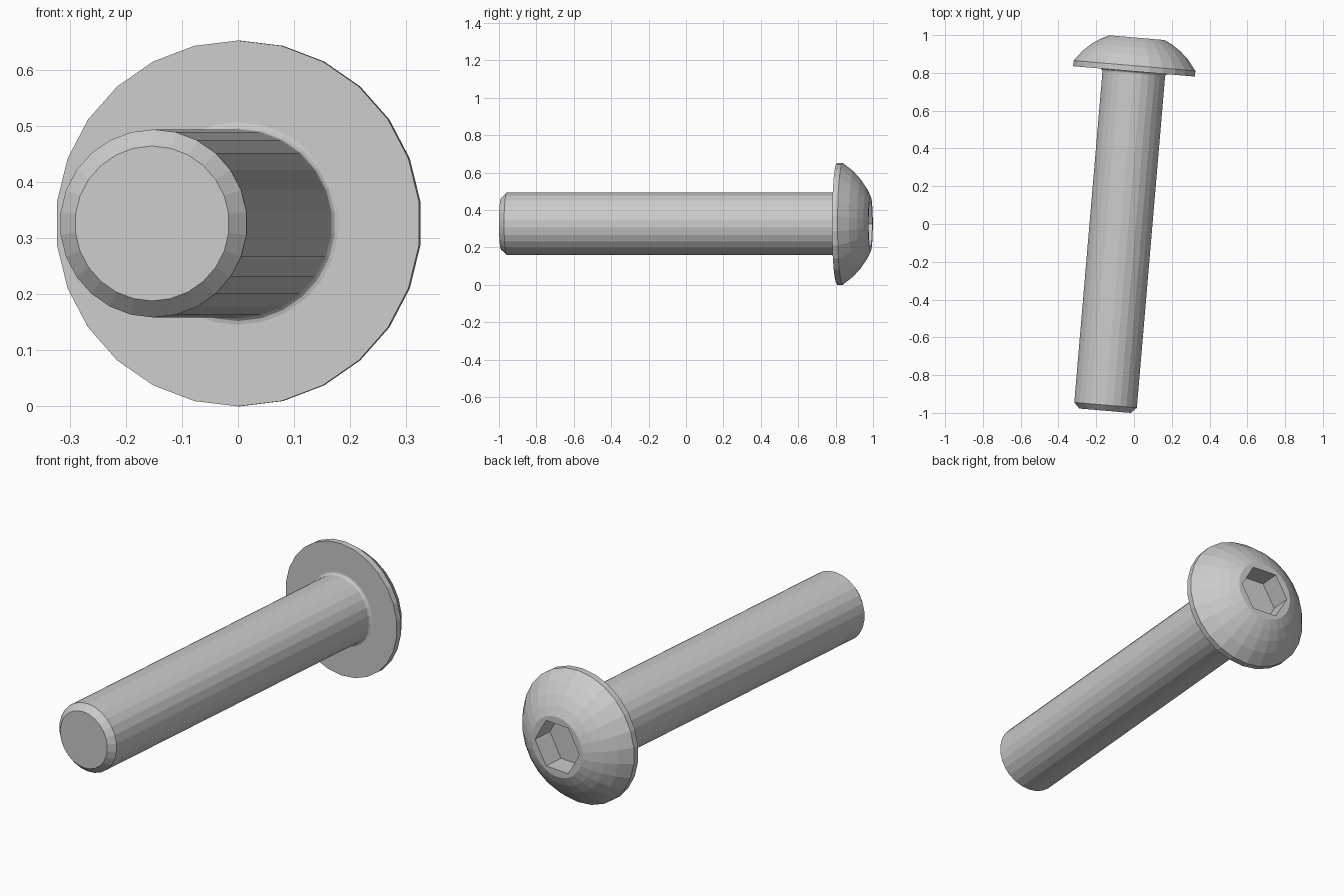
import bpy, bmesh
from math import sin, cos, pi, sqrt, radians

if "Cube" in bpy.data.objects:
    bpy.data.objects.remove(bpy.data.objects["Cube"])

SIDES = 26
HEAD_R, SHANK_R, LENGTH = 0.326, 0.1675, 1.803
RIM_H, HEAD_H, FLAT_R = 0.03, 0.179, 0.148
HEX_R, HEX_DEPTH = 0.13, 0.105

bm = bmesh.new()


def ring(r, h, n=SIDES, start=pi / 2):
    """Closed loop of n vertices around the bolt axis."""
    return [bm.verts.new((r * cos(start + 2 * pi * i / n),
                          r * sin(start + 2 * pi * i / n), h)) for i in range(n)]


def skin(a, b):
    n = len(a)
    for i in range(n):
        j = (i + 1) % n
        bm.faces.new((a[i], a[j], b[j], b[i]))


def loop_edges(vs):
    n = len(vs)
    pairs = [(vs[i], vs[(i + 1) % n]) for i in range(n)]
    return [bm.edges.get(p) or bm.edges.new(p) for p in pairs]


# Profile: chamfered tip, shank, small fillet, head underside and rim
profile = [(0.138, -LENGTH), (SHANK_R, -LENGTH + 0.03)]
F = 0.013
for k in range(4):
    a = k * pi / 6
    profile.append((SHANK_R + F * (1 - cos(a)), -F + F * sin(a)))
profile.append((HEAD_R, 0))

# Spherical dome
c = (FLAT_R**2 + HEAD_H**2 - HEAD_R**2 - RIM_H**2) / (2 * (HEAD_H - RIM_H))
R = sqrt(HEAD_R**2 + (RIM_H - c)**2)
for k in range(5):
    r = HEAD_R + (FLAT_R - HEAD_R) * k / 4
    profile.append((r, c + sqrt(R * R - r * r)))

rings = [ring(r, h) for r, h in profile]
for a, b in zip(rings, rings[1:]):
    skin(a, b)
bm.faces.new(rings[0])

# Hexagonal drive socket
hex_top = ring(HEX_R, HEAD_H, 6, 0)
hex_floor = ring(HEX_R, HEAD_H - HEX_DEPTH, 6, 0)
skin(hex_top, hex_floor)
bm.faces.new(hex_floor)
bmesh.ops.bridge_loops(bm, edges=loop_edges(rings[-1]) + loop_edges(hex_top))

bmesh.ops.recalc_face_normals(bm, faces=bm.faces)
mesh = bpy.data.meshes.new("button_head_bolt")
bm.to_mesh(mesh)
bm.free()

# Lay the bolt along y, slightly turned about z
bolt = bpy.data.objects.new("button_head_bolt", mesh)
bpy.context.collection.objects.link(bolt)
bolt.rotation_euler = (-pi / 2, 0, radians(-4.87))
bolt.location = (0, 0.808, HEAD_R)
